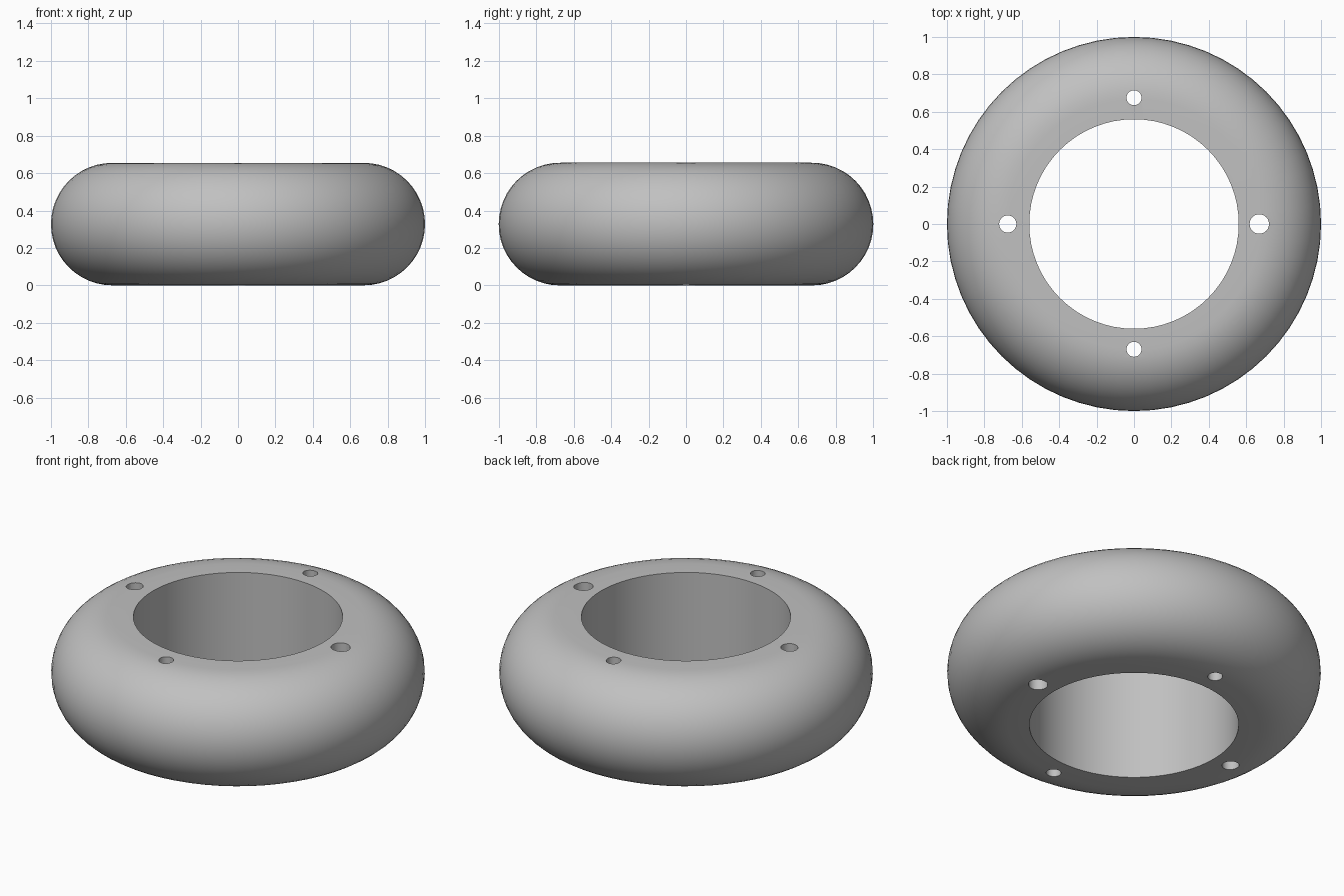
import bpy
import bmesh
from math import cos, sin, pi, radians
from mathutils import Matrix

cube = bpy.data.objects.get("Cube")
if cube:
    bpy.data.objects.remove(cube, do_unlink=True)

HEIGHT = 0.655
TUBE = HEIGHT / 2        # radius of the rounded outer rim
CORE = 1 - TUBE          # distance of the rim's centre from the axis
BORE = 0.56
STEPS = 24
SEGMENTS = 64

grey = bpy.data.materials.new("plain grey")
grey.use_nodes = True
colour = (0.53, 0.53, 0.53, 1)
grey.diffuse_color = colour
grey.node_tree.nodes["Principled BSDF"].inputs["Base Color"].default_value = colour


def add_object(name, bm):
    bmesh.ops.recalc_face_normals(bm, faces=bm.faces)
    mesh = bpy.data.meshes.new(name)
    bm.to_mesh(mesh)
    bm.free()
    mesh.materials.append(grey)
    obj = bpy.data.objects.new(name, mesh)
    bpy.context.collection.objects.link(obj)
    return obj


# Ring body: half-round rim closed by a straight bore, spun about z
bm = bmesh.new()
angles = [-pi / 2 + pi * i / STEPS for i in range(STEPS + 1)]
profile = [(BORE, 0)]
profile += [(CORE + TUBE * cos(a), TUBE + TUBE * sin(a)) for a in angles]
profile += [(BORE, HEIGHT)]
verts = [bm.verts.new((x, 0, z)) for x, z in profile]
edges = [bm.edges.new((a, b)) for a, b in zip(verts, verts[1:] + verts[:1])]
bmesh.ops.spin(bm, geom=verts + edges, cent=(0, 0, 0), axis=(0, 0, 1),
               angle=2 * pi, steps=SEGMENTS)
bmesh.ops.remove_doubles(bm, verts=bm.verts, dist=0.0001)
ring = add_object("ring_body", bm)

# Four through holes, slightly larger on the left and right
bm = bmesh.new()
for x, y, radius in ((0.67, 0, 0.052), (-0.675, 0, 0.046),
                     (0, 0.675, 0.04), (0, -0.67, 0.04)):
    bmesh.ops.create_cone(bm, cap_ends=True, segments=24, radius1=radius,
                          radius2=radius, depth=HEIGHT * 2,
                          matrix=Matrix.Translation((x, y, TUBE)))
cutter = add_object("hole_cutter", bm)
cutter.hide_render = True
cutter.hide_set(True)

# Cut the holes, then shade smooth with crisp rims
bpy.ops.object.select_all(action="DESELECT")
ring.select_set(True)
bpy.context.view_layer.objects.active = ring
cut = ring.modifiers.new("holes", "BOOLEAN")
cut.operation = "DIFFERENCE"
cut.solver = "EXACT"
cut.object = cutter
bpy.ops.object.modifier_apply(modifier=cut.name)
bpy.data.objects.remove(cutter, do_unlink=True)
bpy.ops.object.shade_smooth_by_angle(angle=radians(35))
